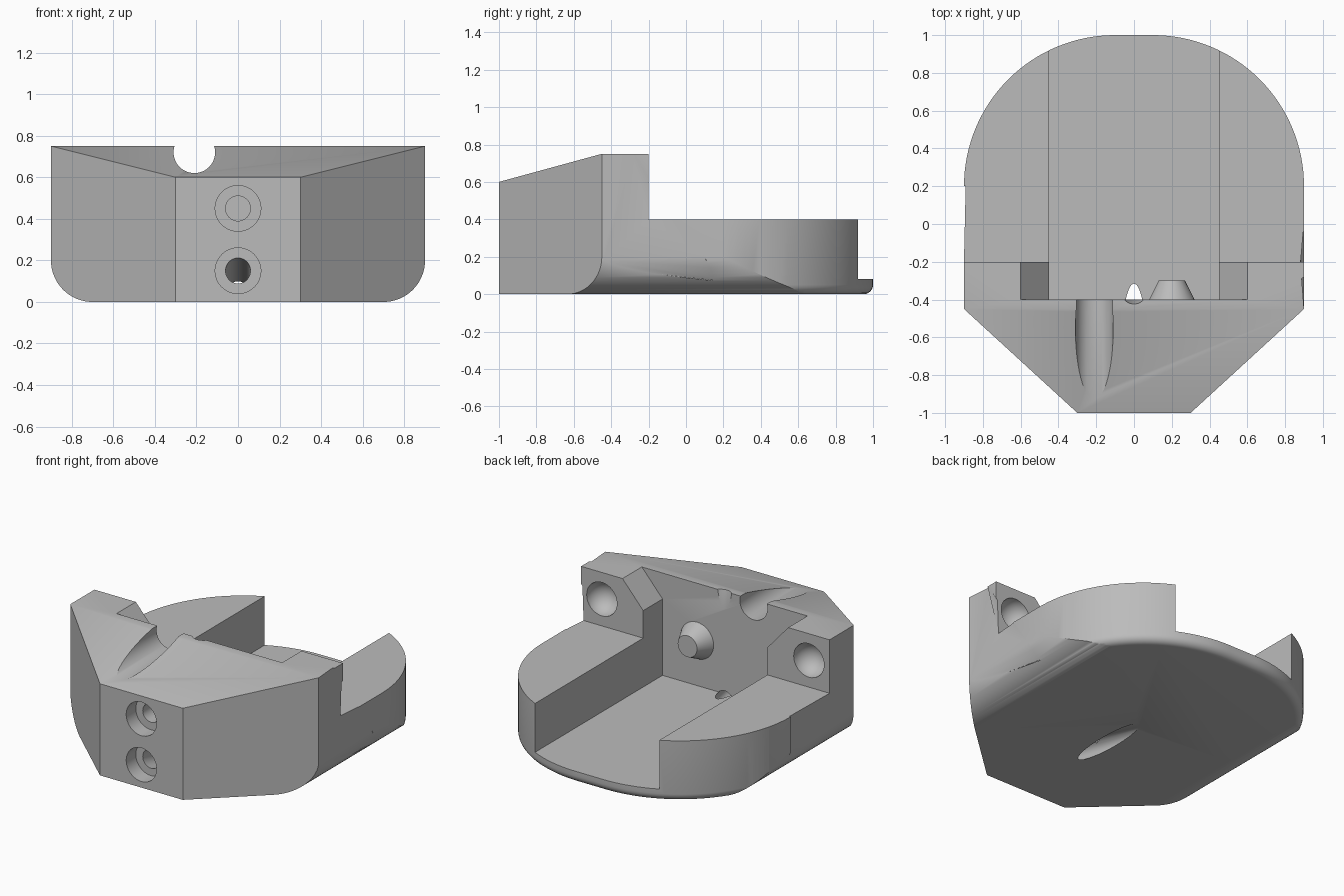
import bpy, bmesh, math
from mathutils import Vector

if "Cube" in bpy.data.objects:
    bpy.data.objects.remove(bpy.data.objects["Cube"])

grey = bpy.data.materials.new("plain grey")
grey.diffuse_color = (0.5, 0.5, 0.5, 1)
grey.use_nodes = True
grey.node_tree.nodes["Principled BSDF"].inputs["Base Color"].default_value = grey.diffuse_color


def make(name, bm):
    bmesh.ops.recalc_face_normals(bm, faces=bm.faces)
    me = bpy.data.meshes.new(name)
    bm.to_mesh(me)
    bm.free()
    me.materials.append(grey)
    ob = bpy.data.objects.new(name, me)
    bpy.context.collection.objects.link(ob)
    return ob


def extrude(points, axis, a, b):
    """Closed prism from a 2D outline, running from a to b along axis."""
    place = {"X": lambda u, v, w: (w, u, v),
             "Y": lambda u, v, w: (u, w, v),
             "Z": lambda u, v, w: (u, v, w)}[axis]
    bm = bmesh.new()
    face = bm.faces.new([bm.verts.new(place(u, v, a)) for u, v in points])
    new = bmesh.ops.extrude_face_region(bm, geom=[face])["geom"]
    shift = Vector(place(0, 0, b - a))
    bmesh.ops.translate(bm, vec=shift,
                        verts=[g for g in new if isinstance(g, bmesh.types.BMVert)])
    return bm


def rod(name, p, q, r1, r2=None, seg=48):
    """Cylinder or cone from point p to point q."""
    p, q = Vector(p), Vector(q)
    bm = bmesh.new()
    bmesh.ops.create_cone(bm, cap_ends=True, segments=seg, radius1=r1,
                          radius2=r1 if r2 is None else r2, depth=(q - p).length)
    bmesh.ops.rotate(bm, verts=bm.verts,
                     matrix=Vector((0, 0, 1)).rotation_difference(q - p).to_matrix())
    bmesh.ops.translate(bm, verts=bm.verts, vec=(p + q) / 2)
    return make(name, bm)


def arc(cx, cy, r, a, b, n):
    return [(cx + r * math.cos(math.radians(a + (b - a) * i / n)),
             cy + r * math.sin(math.radians(a + (b - a) * i / n))) for i in range(n + 1)]


def combine(body, tool, op):
    m = body.modifiers.new(tool.name, "BOOLEAN")
    m.object, m.operation, m.solver = tool, op, "EXACT"
    tool.hide_render = True
    tool.hide_viewport = True
    tools.append(tool)


tools = []

# Body: front section with rounded lower corners
section = (arc(-0.7, 0.2, 0.2, 180, 270, 16) + arc(0.7, 0.2, 0.2, 270, 360, 16)
           + [(0.9, 0.75), (-0.9, 0.75)])
body = make("body", extrude(section, "Y", -1, 1))

# Plan outline: tapered front, round back with a small lower rounding
plan = ([(-0.3, -1), (0.3, -1), (0.9, -0.45)] + arc(0.1, 0.2, 0.8, 0, 90, 32)
        + arc(-0.1, 0.2, 0.8, 90, 180, 32) + [(-0.9, -0.45)])
bm = extrude(plan, "Z", 0, 1)
rim = [e for e in bm.edges if all(v.co.z < 0.01 and v.co.y > 0.19 for v in e.verts)
       and not (abs(e.verts[0].co.y - e.verts[1].co.y) < 1e-4 and e.calc_length() > 1)]
bmesh.ops.bevel(bm, geom=rim, offset=0.05, segments=6, profile=0.5, affect="EDGES")
combine(body, make("plan_cutter", bm), "INTERSECT")

# Sloping front top, low rear arms, and central channel with chamfered mouth
combine(body, make("slope_cutter", extrude(
    [(-1.1, 0.6 - 0.1 * 0.15 / 0.55), (-0.45, 0.75), (-0.45, 1), (-1.1, 1)],
    "X", -1.1, 1.1)), "DIFFERENCE")
combine(body, make("arm_cutter", extrude(
    [(-0.2, 0.4), (1.2, 0.4), (1.2, 1), (-0.2, 1)], "X", -1.1, 1.1)), "DIFFERENCE")
combine(body, make("channel_cutter", extrude(
    [(-0.45, 0.08), (0.45, 0.08), (0.45, 0.58), (0.6, 0.75), (0.6, 0.9),
     (-0.6, 0.9), (-0.6, 0.75), (-0.45, 0.58)], "Y", -0.4, 1.2)), "DIFFERENCE")

# Cable groove across the sloping top, and small notch at the wall's upper edge
combine(body, rod("groove_cutter", (-0.21, -1.1, 0.72), (-0.21, -0.3, 0.72), 0.1),
        "DIFFERENCE")
combine(body, rod("notch_cutter", (0, -0.293, 0.45), (0, -0.385, 0.9), 0.068),
        "DIFFERENCE")

# Front screw holes: wide mouths, a blind upper bore and a slanted lower bore
for label, z in (("upper", 0.45), ("lower", 0.15)):
    combine(body, rod(label + "_mouth_cutter", (0, -1.1, z), (0, -0.9, z), 0.11),
            "DIFFERENCE")
combine(body, rod("upper_bore_cutter", (0, -0.95, 0.45), (0, -0.75, 0.45), 0.06),
        "DIFFERENCE")
combine(body, rod("lower_bore_cutter", (0, -0.94, 0.159), (0, 0.26, -0.111), 0.06),
        "DIFFERENCE")

# Round sockets in the back of both ears
for side in (-1, 1):
    bm = bmesh.new()
    bmesh.ops.create_uvsphere(bm, u_segments=32, v_segments=16, radius=0.11)
    bmesh.ops.translate(bm, verts=bm.verts, vec=(side * 0.75, -0.2, 0.575))
    combine(body, make("socket_cutter", bm), "DIFFERENCE")

# Tapered peg on the channel wall
combine(body, rod("peg_tool", (0.2, -0.42, 0.375), (0.2, -0.3, 0.375), 0.13, 0.07),
        "UNION")

# Apply the cuts, remove the helpers and shade
bpy.context.view_layer.objects.active = body
body.select_set(True)
for m in list(body.modifiers):
    bpy.ops.object.modifier_apply(modifier=m.name)
for t in tools:
    bpy.data.objects.remove(t)
bpy.ops.object.shade_smooth_by_angle(angle=math.radians(30))
